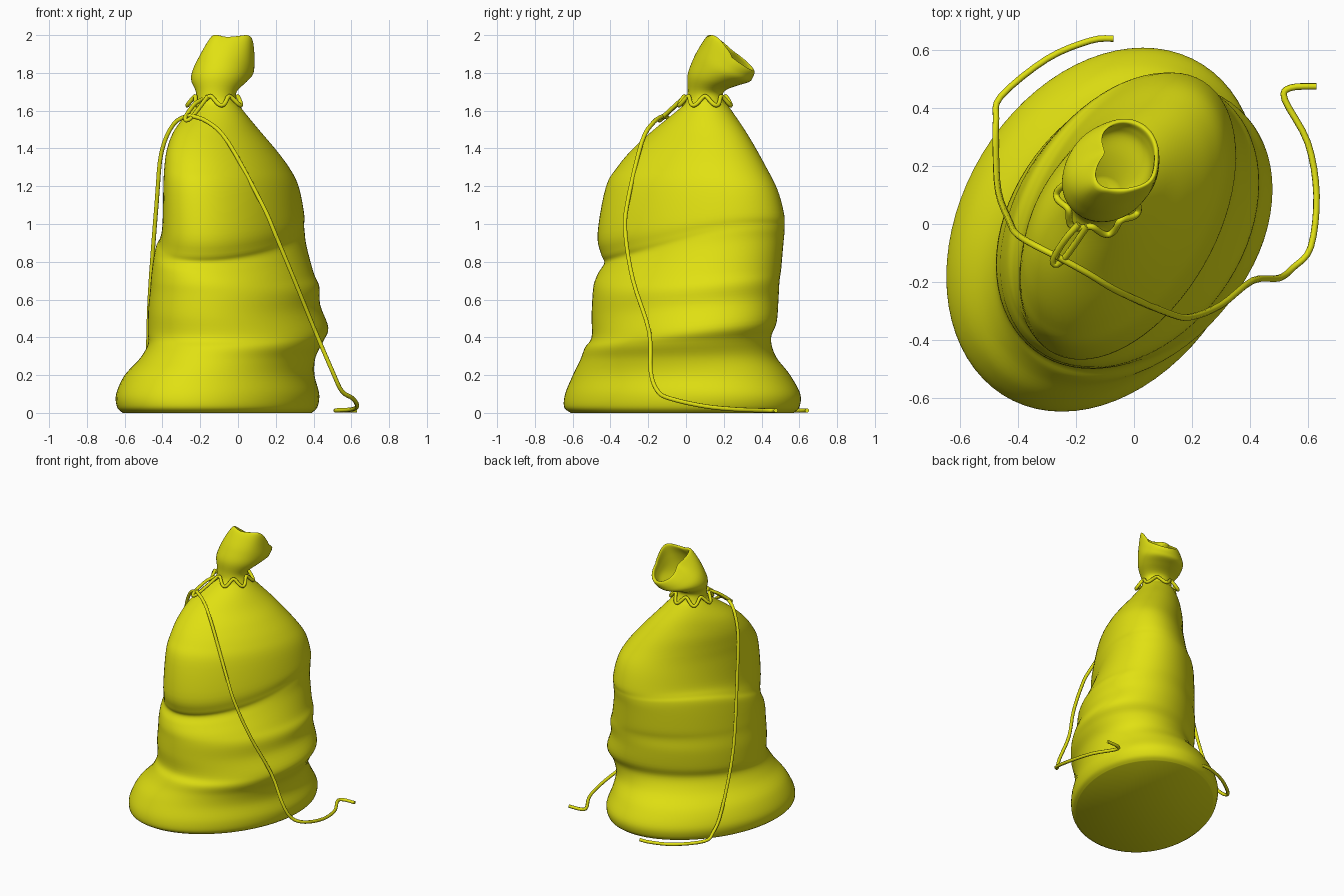
import bpy, bmesh, math

if "Cube" in bpy.data.objects:
    bpy.data.objects.remove(bpy.data.objects["Cube"])

yellow = bpy.data.materials.new("yellow cloth")
yellow.diffuse_color = (0.75, 0.75, 0.006, 1)
yellow.use_nodes = True
yellow.node_tree.nodes["Principled BSDF"].inputs["Base Color"].default_value = yellow.diffuse_color
SEG, SUB = 72, 5


def catmull(a, b, c, d, t):
    return 0.5 * (2 * b + (c - a) * t + (2 * a - 5 * b + 4 * c - d) * t * t
                  + (3 * b - a - 3 * c + d) * t ** 3)


def smooth_rows(rows, sub):
    # Catmull-Rom interpolation of rows of numbers
    out = []
    n = len(rows)
    for i in range(n - 1):
        p = [rows[max(i - 1, 0)], rows[i], rows[i + 1], rows[min(i + 2, n - 1)]]
        for k in range(sub):
            out.append([catmull(*v, k / sub) for v in zip(*p)])
    return out + [list(rows[-1])]


def bump(z, mid, width):
    return math.exp(-((z - mid) / width) ** 2)


def ring(cx, cy, cz, hx, hy, rho, sx, sy, fold):
    # slanted, tilted oval; fold pinches the mouth; the big crease fades at the back
    d = math.acos(rho)
    fade = 0.7 * bump(cz, 0.97, 0.18)
    pts = []
    for i in range(SEG):
        t = math.tau * i / SEG
        f = 1 + fold * (0.14 * bump(t, 3.95, 0.4) + 0.12 * bump(t, 5.55, 0.4)
                        - 0.36 * bump(t, 3.0, 0.5))
        x, y = f * hx * math.cos(t), f * hy * math.cos(t - d)
        z = cz + sx * x + sy * y * (1 - fade * max(0, y / hy))
        z += fold * (0.04 * bump(t, 5.7, 0.5) - 0.02 * bump(t, 4.4, 0.5))
        pts.append((cx + x, cy + y, min(2, max(0, z))))
    return pts


# Sack body: z, xmin, xmax, ymin, ymax
body = [
    (0, -.61, .39, -.61, .57),
    (.03, -.64, .42, -.645, .6),
    (.1, -.645, .43, -.64, .605),
    (.2, -.6, .405, -.6, .55),
    (.29, -.52, .41, -.56, .475),
    (.37, -.477, .45, -.535, .45),
    (.44, -.477, .478, -.5, .48),
    (.56, -.475, .435, -.5, .49),
    (.66, -.465, .43, -.495, .495),
    (.73, -.46, .4, -.487, .505),
    (.85, -.448, .363, -.463, .517),
    (.92, -.435, .353, -.433, .522),
    (.96, -.415, .35, -.45, .522),
    (1.03, -.4, .35, -.468, .518),
    (1.2, -.395, .32, -.425, .475),
    (1.3, -.39, .27, -.365, .425),
    (1.4, -.375, .195, -.28, .37),
    (1.5, -.335, .11, -.17, .31),
    (1.61, -.25, .02, -.035, .235),
    (1.65, -.225, -.005, 0, .205),
]
rows = []
for z, x0, x1, y0, y1 in body:
    slant = max(0.05, min(0.26 + 0.2 * bump(z, 1.2, 0.4), 2 * (1.68 - z)))
    tilt = 0.1 * bump(z, 0.52, 0.18) + 0.26 * bump(z, 0.92, 0.16)
    rows.append(((x0 + x1) / 2, (y0 + y1) / 2, z, (x1 - x0) / 2, (y1 - y0) / 2,
                 slant, 0, tilt, 0))

# Gathered mouth bending over: centre and half extents
mouth = [
    (-.115, .105, 1.7, .108, .096),
    (-.1, .143, 1.76, .148, .135),
    (-.08, .185, 1.81, .16, .15),
    (-.06, .213, 1.86, .147, .142),
    (-.037, .236, 1.905, .122, .127),
]


def mouth_row(k, inset):
    x, y, z, hx, hy = mouth[k]
    fold = (0, 0, 0.1, 0.5, 1)[k]
    return (x, y, z, hx - inset, hy - inset, 0.05, -0.0125 * k * k, -0.19 * k, fold)


rows += [mouth_row(k, 0) for k in range(5)]
# Hollow inside the mouth
rows += [mouth_row(k, 0.014 + 0.008 * (4 - k)) for k in (4, 3, 2, 1, 0)]

bm = bmesh.new()
loops = [[bm.verts.new(p) for p in ring(*r)] for r in smooth_rows(rows, SUB)]
for a, b in zip(loops, loops[1:]):
    for i in range(SEG):
        j = (i + 1) % SEG
        bm.faces.new((a[i], a[j], b[j], b[i]))
bm.faces.new(loops[0][::-1])
bm.faces.new(loops[-1])
bmesh.ops.recalc_face_normals(bm, faces=bm.faces)
me = bpy.data.meshes.new("sack")
bm.to_mesh(me)
bm.free()
sack = bpy.data.objects.new("sack", me)
bpy.context.collection.objects.link(sack)
me.materials.append(yellow)
bpy.context.view_layer.objects.active = sack
sack.select_set(True)
bpy.ops.object.shade_smooth_by_angle(angle=math.radians(50))


def cord(name, pts, closed=False, radius=0.0115):
    cu = bpy.data.curves.new(name, 'CURVE')
    cu.dimensions = '3D'
    cu.bevel_depth, cu.bevel_resolution = radius, 2
    cu.use_fill_caps = True
    path = pts if closed else smooth_rows(pts, 4)
    sp = cu.splines.new('POLY')
    sp.points.add(len(path) - 1)
    for q, p in zip(sp.points, path):
        q.co = (*p, 1)
    sp.use_cyclic_u = closed
    sp.use_smooth = True
    cu.materials.append(yellow)
    ob = bpy.data.objects.new(name, cu)
    bpy.context.collection.objects.link(ob)


# Wavy drawstring around the neck
wave = []
for i in range(144):
    t = math.tau * i / 144
    w = math.cos(7 * t)
    r = 0.126 - 0.014 * w
    wave.append((-0.12 + 1.06 * r * math.cos(t), 0.1 + r * math.sin(t), 1.652 + 0.024 * w))
cord("neck_drawstring", wave, True)

# Knot loop and the two hanging ends
knot = (-.26, -.115, 1.575)
cord("knot_loop", [(-.19, 0, 1.66), (-.235, -.05, 1.63), (-.28, -.125, 1.56),
                   (-.25, -.13, 1.56), (-.16, -.005, 1.675)])
cord("front_cord", [knot, (-.16, -.17, 1.54), (-.05, -.235, 1.43), (.13, -.312, 1.1),
                    (.2, -.32, .94), (.3, -.28, .7), (.41, -.195, .43), (.5, -.187, .22),
                    (.55, -.15, .115), (.61, -.08, .075), (.63, .1, .035), (.6, .28, .018),
                    (.52, .43, .013), (.54, .47, .013), (.63, .475, .013)])
cord("left_cord", [knot, (-.34, -.075, 1.53), (-.405, -.035, 1.38), (-.43, .01, 1.12),
                   (-.468, .11, .6), (-.477, .26, .2), (-.476, .36, .07),
                   (-.46, .44, .03), (-.3, .57, .013), (-.15, .633, .013), (-.07, .64, .013)])
